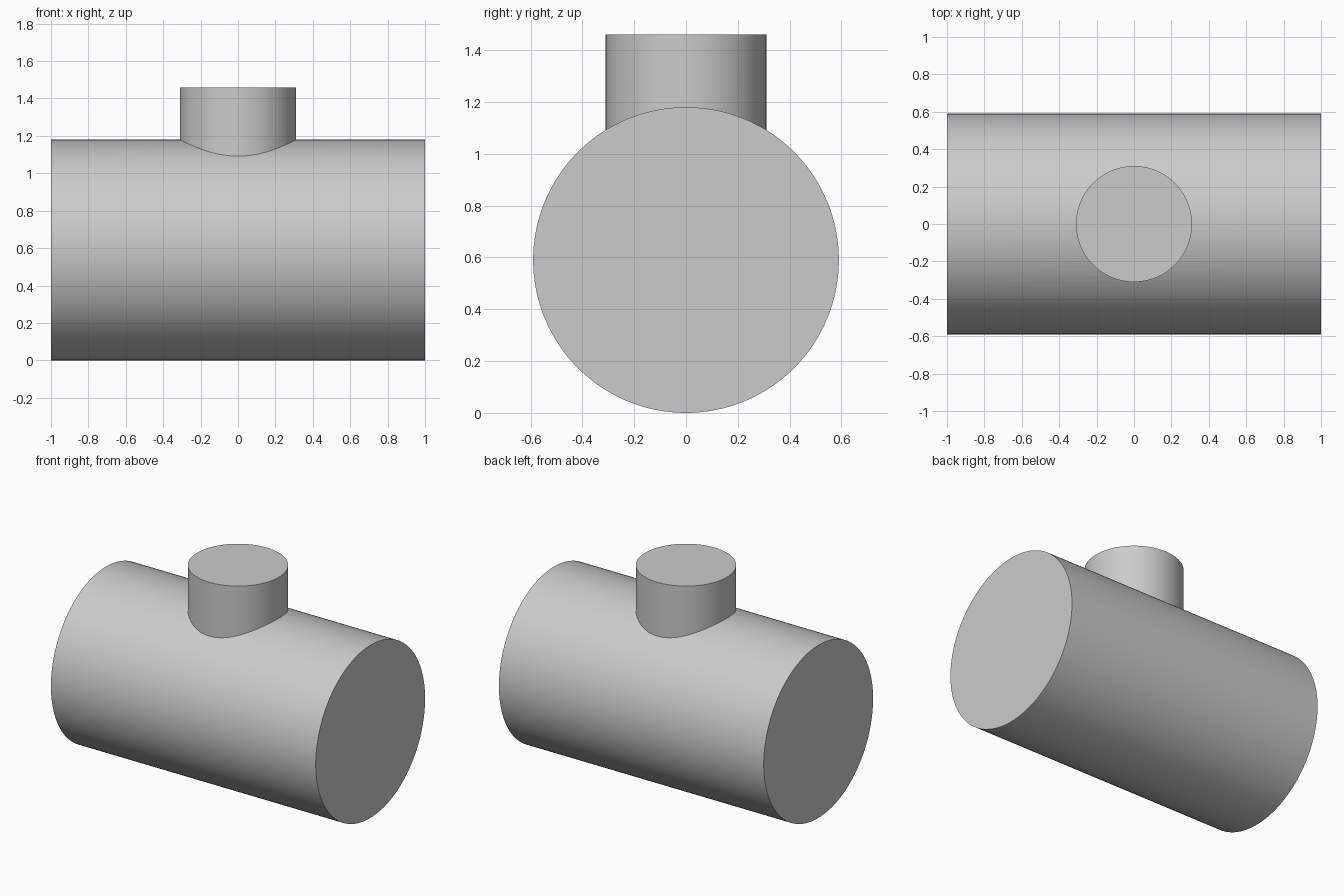
import bpy
from math import pi, radians

cube = bpy.data.objects.get("Cube")
if cube:
    bpy.data.objects.remove(cube, do_unlink=True)

RUN_RADIUS, RUN_LENGTH = 0.59, 2.0
BRANCH_RADIUS, BRANCH_TOP = 0.31, 1.46

# Plain grey material
grey = bpy.data.materials.new("light_grey")
grey.use_nodes = True
colour = (0.6, 0.6, 0.6, 1)
grey.diffuse_color = colour
grey.node_tree.nodes["Principled BSDF"].inputs["Base Color"].default_value = colour


def cylinder(name, radius, depth, location, rotation=(0, 0, 0), sides=128):
    bpy.ops.mesh.primitive_cylinder_add(vertices=sides, radius=radius, depth=depth,
                                        location=location, rotation=rotation)
    ob = bpy.context.object
    ob.name = name
    ob.data.materials.append(grey)
    return ob


# Vertical branch, starting at the axis of the run
branch = cylinder("branch", BRANCH_RADIUS, BRANCH_TOP - RUN_RADIUS,
                  (0, 0, (BRANCH_TOP + RUN_RADIUS) / 2))

# Horizontal run along x
tee = cylinder("tee_body", RUN_RADIUS, RUN_LENGTH, (0, 0, RUN_RADIUS), (0, pi / 2, 0))

# Join both into one solid with a clean intersection curve
union = tee.modifiers.new("join_branch", 'BOOLEAN')
union.operation = 'UNION'
union.solver = 'EXACT'
union.object = branch
bpy.ops.object.modifier_apply(modifier=union.name)
bpy.data.objects.remove(branch, do_unlink=True)

# Smooth walls, sharp rims and seam
bpy.ops.object.shade_smooth_by_angle(angle=radians(20))
